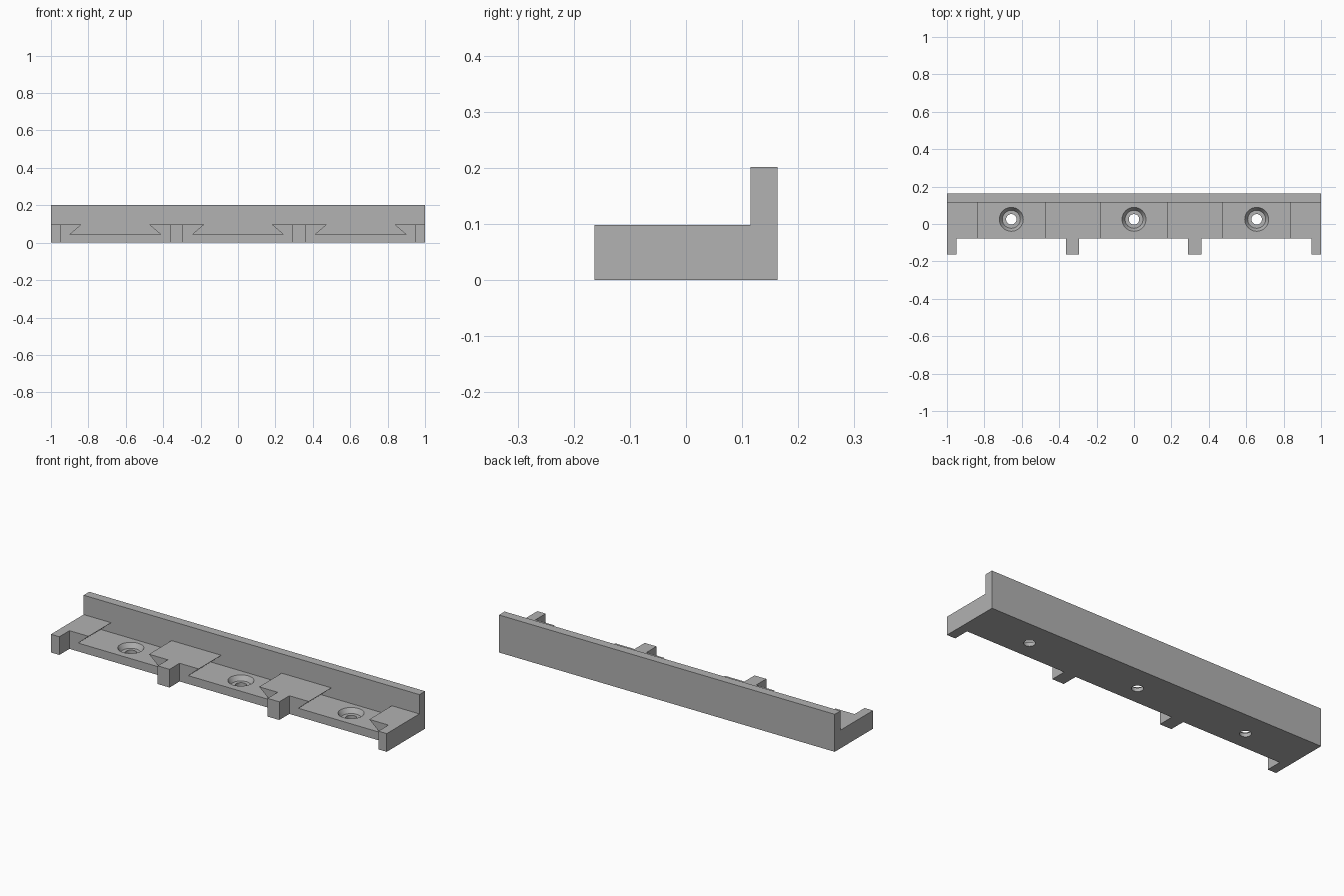
import bpy, bmesh, math
from mathutils import Matrix, Vector

if "Cube" in bpy.data.objects:
    bpy.data.objects.remove(bpy.data.objects["Cube"], do_unlink=True)

HALF_Y, WALL_Y, EDGE_Y = 0.163, 0.115, -0.077
BASE_Z, FLOOR_Z, WALL_Z = 0.098, 0.045, 0.202
SLOT_X = (-0.656, 0, 0.656)

grey = bpy.data.materials.new("light grey")
grey.use_nodes = True
grey.diffuse_color = (0.445, 0.445, 0.445, 1)
grey.node_tree.nodes["Principled BSDF"].inputs["Base Color"].default_value = grey.diffuse_color


def make_object(name, bm):
    bmesh.ops.recalc_face_normals(bm, faces=bm.faces)
    mesh = bpy.data.meshes.new(name)
    bm.to_mesh(mesh)
    bm.free()
    mesh.materials.append(grey)
    obj = bpy.data.objects.new(name, mesh)
    bpy.context.collection.objects.link(obj)
    return obj


def prism(name, points, sweep):
    """Extrude a closed outline along a vector."""
    bm = bmesh.new()
    face = bm.faces.new([bm.verts.new(p) for p in points])
    moved = bmesh.ops.extrude_face_region(bm, geom=[face])["geom"]
    bmesh.ops.translate(bm, vec=sweep, verts=[v for v in moved if isinstance(v, bmesh.types.BMVert)])
    if not face.is_valid or not any(len(e.link_faces) == 1 for e in bm.edges):
        pass
    else:
        bmesh.ops.holes_fill(bm, edges=bm.edges)
    return make_object(name, bm)


def lathe(name, profile, centre, sides=40):
    """Revolve a radius/height profile into a closed solid."""
    bm = bmesh.new()
    rings = []
    for r, z in profile:
        rings.append([bm.verts.new((centre[0] + r * math.cos(math.tau * i / sides),
                                    centre[1] + r * math.sin(math.tau * i / sides), z))
                      for i in range(sides)])
    for a, b in zip(rings, rings[1:]):
        for i in range(sides):
            j = (i + 1) % sides
            bm.faces.new((a[i], a[j], b[j], b[i]))
    bm.faces.new(rings[0])
    bm.faces.new(rings[-1])
    return make_object(name, bm)


# L-shaped rail with the upright wall at the back
section = [(-HALF_Y, 0), (HALF_Y, 0), (HALF_Y, WALL_Z), (WALL_Y, WALL_Z),
           (WALL_Y, BASE_Z), (-HALF_Y, BASE_Z)]
rail = prism("slotted_rail", [(-1, y, z) for y, z in section], Vector((2, 0, 0)))

cutters = []
# Gaps that leave four tabs along the front edge
for x0, x1 in ((-0.95, -0.364), (-0.294, 0.29), (0.36, 0.95)):
    outline = [(x0, -0.3, -0.1), (x1, -0.3, -0.1), (x1, -0.3, 0.3), (x0, -0.3, 0.3)]
    cutters.append(prism("tab_gap_cutter", outline, Vector((0, EDGE_Y + 0.3, 0))))

# Dovetail slots, open at the front and on top
dovetail = [(-0.242, FLOOR_Z), (0.242, FLOOR_Z), (0.18, BASE_Z), (0.18, 0.15),
            (-0.18, 0.15), (-0.18, BASE_Z)]
for cx in SLOT_X:
    outline = [(cx + x, EDGE_Y - 0.02, z) for x, z in dovetail]
    cutters.append(prism("dovetail_cutter", outline, Vector((0, WALL_Y - EDGE_Y + 0.02, 0))))

# Countersunk screw holes
bore = [(0.028, -0.05), (0.028, 0.02), (0.048, 0.02), (0.064, FLOOR_Z), (0.064, 0.08)]
for cx in SLOT_X:
    cutters.append(lathe("screw_hole_cutter", bore, (cx, 0.025)))

bpy.context.view_layer.objects.active = rail
for cutter in cutters:
    mod = rail.modifiers.new("cut", "BOOLEAN")
    mod.operation, mod.solver, mod.object = "DIFFERENCE", "EXACT", cutter
    bpy.ops.object.modifier_apply(modifier=mod.name)
for cutter in cutters:
    bpy.data.objects.remove(cutter, do_unlink=True)

bpy.ops.object.select_all(action="DESELECT")
rail.select_set(True)
bpy.ops.object.shade_smooth_by_angle(angle=math.radians(25))
